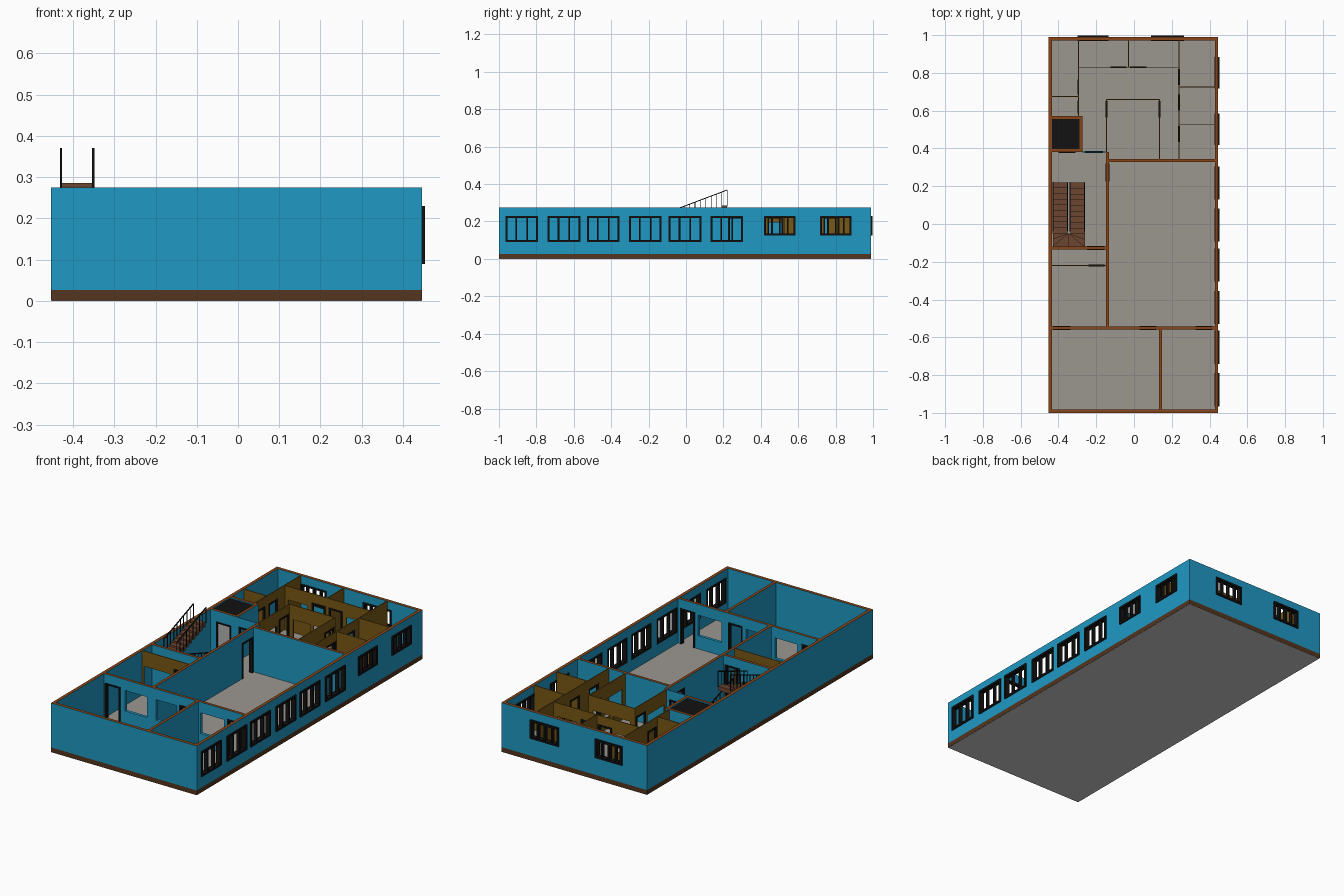
import bpy, bmesh, math
from mathutils import Vector

if "Cube" in bpy.data.objects:
    bpy.data.objects.remove(bpy.data.objects["Cube"])

def mat(name, r, g, b):
    m = bpy.data.materials.new(name)
    m.diffuse_color = (r, g, b, 1)
    m.use_nodes = True
    m.node_tree.nodes["Principled BSDF"].inputs["Base Color"].default_value = m.diffuse_color
    return m

BLUE = mat("wall_blue", .014, .314, .552)
CAP = mat("wall_top_brown", .25, .06, .008)
OLIVE = mat("partition_olive", .19, .098, .008)
BLACK = mat("frame_black", .006, .006, .006)
BASE = mat("base_brown", .09, .035, .013)
STEP = mat("stair_brown", .15, .06, .03)
FLOOR = mat("floor_grey", .33, .31, .28)
STEEL = mat("lift_door_grey", .45, .45, .45)

Z0, Z1 = .027, .275      # floor level, wall top
DOOR = .225              # door head height

def finish(bm, name, mats):
    bmesh.ops.recalc_face_normals(bm, faces=bm.faces)
    me = bpy.data.meshes.new(name)
    for m in mats:
        me.materials.append(m)
    if len(mats) > 1:
        bm.normal_update()
        top = max(v.co.z for v in bm.verts)
        for f in bm.faces:
            if f.normal.z > .9 and f.calc_center_median().z > top - .001:
                f.material_index = 1
    bm.to_mesh(me)
    bm.free()
    ob = bpy.data.objects.new(name, me)
    bpy.context.collection.objects.link(ob)
    return ob

def add_box(bm, x0, x1, y0, y1, z0, z1):
    vs = bmesh.ops.create_cube(bm, size=1)["verts"]
    for v in vs:
        v.co = Vector((x1 if v.co.x > 0 else x0, y1 if v.co.y > 0 else y0, z1 if v.co.z > 0 else z0))

def add_run(bm, axis, c, d, u0, u1, z0, z1):
    """Box running along an axis, centred at c with depth d."""
    if axis == 'x':
        add_box(bm, u0, u1, c - d / 2, c + d / 2, z0, z1)
    else:
        add_box(bm, c - d / 2, c + d / 2, u0, u1, z0, z1)

def wall(name, axis, c, u0, u1, holes=(), t=.016, mats=(BLUE, CAP)):
    """Solid wall with rectangular holes (u0, u1, z0, z1), no inner faces."""
    us = sorted({u0, u1} | {h[0] for h in holes} | {h[1] for h in holes})
    zs = sorted({Z0, Z1} | {h[2] for h in holes} | {h[3] for h in holes})
    bm = bmesh.new()
    def solid(i, j):
        if not (0 <= i < len(us) - 1 and 0 <= j < len(zs) - 1):
            return False
        u, z = (us[i] + us[i + 1]) / 2, (zs[j] + zs[j + 1]) / 2
        return not any(h[0] < u < h[1] and h[2] < z < h[3] for h in holes)
    def quad(*pts):
        bm.faces.new([bm.verts.new((u, c + v, z) if axis == 'x' else (c + v, u, z)) for u, v, z in pts])
    h = t / 2
    for i in range(len(us) - 1):
        for j in range(len(zs) - 1):
            if not solid(i, j):
                continue
            a, b, p, q = us[i], us[i + 1], zs[j], zs[j + 1]
            for s in (-h, h):
                quad((a, s, p), (b, s, p), (b, s, q), (a, s, q))
            for di, u in ((-1, a), (1, b)):
                if not solid(i + di, j):
                    quad((u, -h, p), (u, h, p), (u, h, q), (u, -h, q))
            for dj, z in ((-1, p), (1, q)):
                if not solid(i, j + dj):
                    quad((a, -h, z), (b, -h, z), (b, h, z), (a, h, z))
    bmesh.ops.remove_doubles(bm, verts=bm.verts, dist=1e-5)
    bmesh.ops.dissolve_limit(bm, angle_limit=.01, verts=bm.verts, edges=bm.edges)
    return finish(bm, name, mats)

def frame(name, axis, c, hole, d, w=.011, bars=0, sill=True):
    """Black frame lining a hole, with optional upright bars."""
    u0, u1, z0, z1 = hole
    bm = bmesh.new()
    add_run(bm, axis, c, d, u0, u0 + w, z0, z1)
    add_run(bm, axis, c, d, u1 - w, u1, z0, z1)
    add_run(bm, axis, c, d, u0 + w, u1 - w, z1 - w, z1)
    if sill:
        add_run(bm, axis, c, d, u0 + w, u1 - w, z0, z0 + w)
    for k in range(bars):
        m = u0 + (u1 - u0) * (k + 1) / (bars + 1)
        add_run(bm, axis, c, d * .7, m - w * .4, m + w * .4, z0 + w, z1 - w)
    finish(bm, name, (BLACK,))

def fitted(name, axis, c, u0, u1, doors=(), windows=(), t=.016, mats=(BLUE, CAP)):
    """Wall with framed doors and plain openings."""
    dh = [(a, b, Z0, DOOR) for a, b in doors]
    wall(name, axis, c, u0, u1, dh + list(windows), t, mats)
    for k, h in enumerate(dh):
        frame(f"{name}_door_frame_{k}", axis, c, h, max(t + .005, .009), .009, sill=False)

# base slab and floor
bm = bmesh.new()
add_box(bm, -.453, .446, -1, .99, .001, Z0)
finish(bm, "base_slab", (BASE, FLOOR))
bm = bmesh.new()
add_box(bm, -.452, .445, -.999, .989, 0, .001)
finish(bm, "base_underside", ())

# outer walls and their windows
right = [(y, y + .175, .09, .23) for y in (-.965, -.74, -.53, -.305, -.093, .13)]
right += [(y, y + .168, .125, .23) for y in (.418, .717)]
back = [(-.30, -.135, .125, .23), (.09, .265, .125, .23)]
wall("right_wall", 'y', .437, -1, .99, right, .018)
wall("left_wall", 'y', -.444, -1, .99, (), .018)
wall("front_wall", 'x', -.991, -.435, .428, (), .018)
wall("back_wall", 'x', .981, -.435, .428, back, .018)
for k, h in enumerate(right):
    frame(f"right_window_{k}", 'y', .439, h, .028, bars=2 if k < 6 else 3)
for k, h in enumerate(back):
    frame(f"back_window_{k}", 'x', .984, h, .028, bars=3)

# main inner walls
fitted("cross_wall", 'x', -.55, -.435, .428, [(-.43, -.335), (.03, .12), (.325, .415)],
       [(-.305, -.17, .10, .215), (-.115, .01, .10, .215), (.16, .305, .10, .215)])
wall("front_room_divider", 'y', .14, -.982, -.558)
fitted("hall_wall", 'y', -.14, -.542, .38, [(.225, .32)])
wall("rear_hall_wall", 'x', .335, -.132, .428)
fitted("stair_wall", 'x', -.128, -.435, -.148, [(-.25, -.155)])

# lift shaft
lift = (-.40, -.31, Z0, .215)
wall("lift_front", 'x', .389, -.435, -.272, [lift])
wall("lift_back", 'x', .563, -.435, -.272)
wall("lift_side", 'y', -.28, .397, .555)
frame("lift_door_frame", 'x', .388, lift, .022, .007, sill=False)
bm = bmesh.new()
for a, b in ((-.393, -.3555), (-.3545, -.317)):
    add_box(bm, a, b, .387, .391, Z0, .208)
finish(bm, "lift_doors", (STEEL,))
bm = bmesh.new()
add_box(bm, -.435, -.288, .397, .555, .255, .268)
finish(bm, "lift_roof", (BLACK,))

# thin partitions: name, axis, position, ends, doors, openings
fitted("lobby_screen", 'x', .381, -.272, -.148, [(-.26, -.165)], t=.005, mats=(BLUE,))
for name, axis, c, a, b, doors, wins in (
    ("store_screen", 'x', -.22, -.435, -.148, [(-.24, -.155)], [(-.425, -.26, .09, .19)]),
    ("rear_screen", 'x', .83, -.29, .235, [(-.125, -.04), (-.02, .065)],
     [(-.27, -.15, .10, .20), (.09, .21, .10, .20)]),
    ("left_screen", 'y', -.295, .571, .972, [(.585, .655), (.685, .765)], []),
    ("rear_divider", 'y', -.03, .83, .972, [], []),
    ("right_screen", 'y', .238, .343, .972, [(.435, .52), (.6, .685), (.735, .82)], []),
    ("left_divider", 'x', .675, -.435, -.295, [], []),
    ("right_divider_a", 'x', .725, .238, .428, [], []),
    ("right_divider_b", 'x', .528, .238, .428, [], []),
    ("booth_back", 'x', .66, -.145, .137, [], [(-.12, -.015, .09, .195), (.005, .11, .09, .195)]),
    ("booth_left", 'y', -.145, .38, .66, [(.565, .65)], [(.40, .55, .09, .195)]),
    ("booth_right", 'y', .135, .343, .66, [(.565, .65)], [(.37, .55, .09, .195)]),
):
    fitted(name, axis, c, a, b, doors, wins, .005, (OLIVE,))

# stairs: lower flight, winders, upper flight
N, W, RISE = 9, 6, .0108
Y_TOP, Y_TURN = .22, -.05
XL, XM, XR = -.432, -.345, -.26
run = (Y_TOP - Y_TURN) / N
bm = bmesh.new()
for k in range(N):
    z = Z0 + RISE * (k + 1)
    y = Y_TOP - run * k
    add_box(bm, XM + .008, XR, y - run, y, max(Z0, z - .025), z)
    z = Z0 + RISE * (N + W + k + 1)
    y = Y_TURN + run * k
    add_box(bm, XL, XM - .008, y, y + run, z - .025, z)

def rim(a):
    """Where a ray from the newel meets the turning rectangle."""
    dx, dy = math.cos(a), -math.sin(a)
    s = min((XR - XM) / abs(dx) if abs(dx) > 1e-6 else 9, .07 / abs(dy) if abs(dy) > 1e-6 else 9)
    return XM + dx * s, Y_TURN + dy * s

corner = math.atan2(.07, XR - XM)
angles = [0, corner * .5, corner, math.pi / 2, math.pi - corner, math.pi - corner * .5, math.pi]
for k in range(W):
    z = Z0 + RISE * (N + k + 1)
    pts = [(XM, Y_TURN), rim(angles[k]), rim(angles[k + 1])]
    f = bm.faces.new([bm.verts.new((x, y, z - .025)) for x, y in pts])
    ext = bmesh.ops.extrude_face_region(bm, geom=[f], use_keep_orig=True)
    for v in ext["geom"]:
        if isinstance(v, bmesh.types.BMVert):
            v.co.z = z
finish(bm, "stairs", (STEP,))

# stair railings: sloping handrail plus balusters
def railing(name, x, za, zb):
    """Rail from the turn (height za) to the open end (height zb)."""
    bm = bmesh.new()
    y0, y1, h = Y_TURN + .012, Y_TOP, .082
    for k in range(N + 1):
        t = k / N
        y, z = y0 + (y1 - y0) * t, za + (zb - za) * t
        add_box(bm, x - .0015, x + .0015, y - .0015, y + .0015, z - .005, z + h)
    vs = bmesh.ops.create_cube(bm, size=1)["verts"]
    for v in vs:
        far = v.co.y > 0
        v.co = Vector((x + v.co.x * .005, y1 if far else y0, (zb if far else za) + h + v.co.z * .005))
    finish(bm, name, (BLACK,))

z_low, z_mid = Z0 + RISE * N, Z0 + RISE * (N + W)
railing("upper_rail_outer", -.429, z_mid, z_mid + RISE * N)
railing("upper_rail_inner", -.351, z_mid, z_mid + RISE * N)
railing("lower_rail_inner", -.339, z_low, Z0 + RISE)
railing("lower_rail_outer", -.263, z_low, Z0 + RISE)
